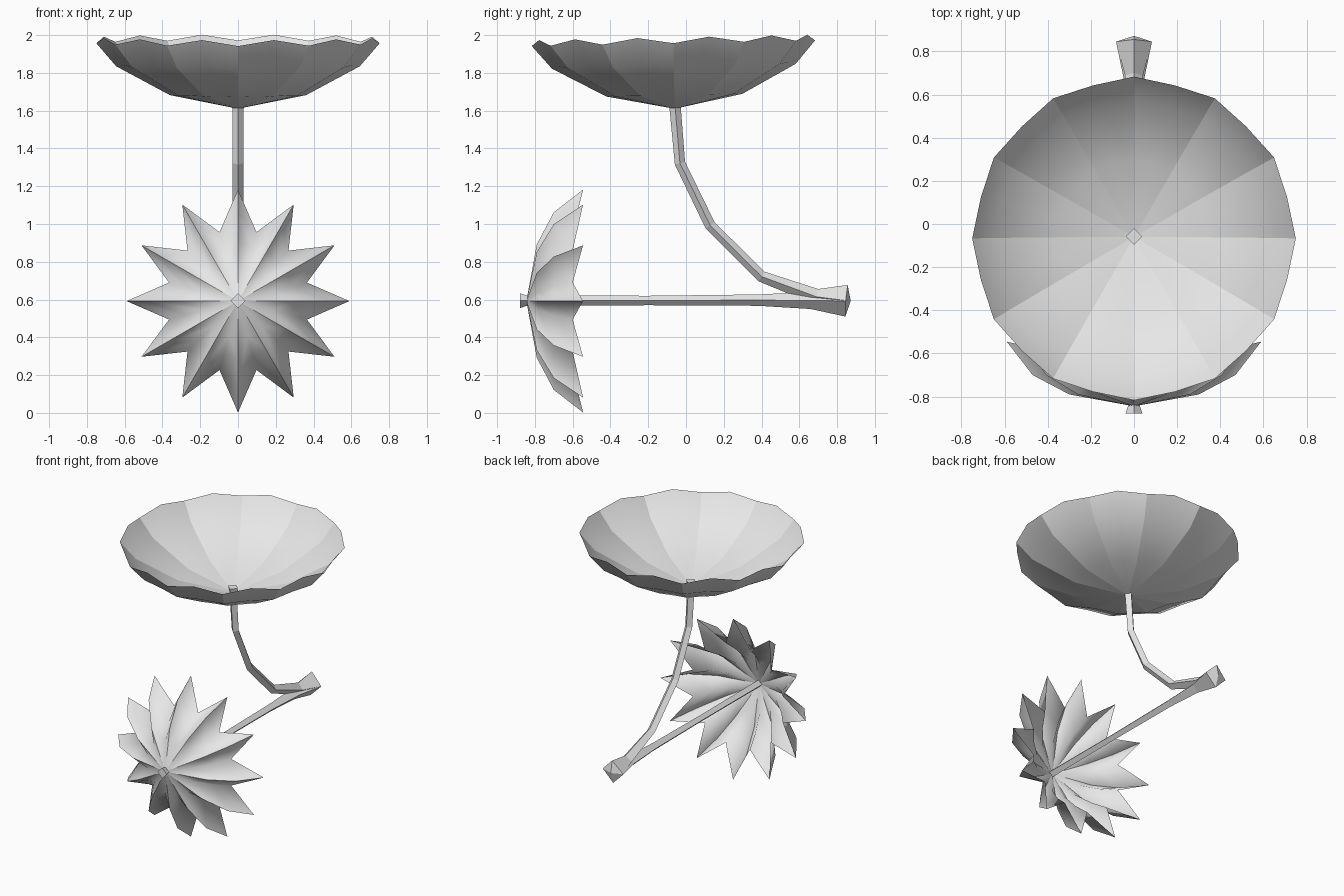
import bpy, bmesh, math
from mathutils import Vector, Matrix

if "Cube" in bpy.data.objects:
    bpy.data.objects.remove(bpy.data.objects["Cube"])

mat = bpy.data.materials.new("pale grey")
mat.diffuse_color = (0.8, 0.8, 0.8, 1)
mat.use_nodes = True
mat.node_tree.nodes["Principled BSDF"].inputs["Base Color"].default_value = mat.diffuse_color


def finish(name, bm, matrix=None):
    mesh = bpy.data.meshes.new(name)
    if matrix:
        bm.transform(matrix)
    bm.to_mesh(mesh)
    bm.free()
    mesh.materials.append(mat)
    obj = bpy.data.objects.new(name, mesh)
    bpy.context.collection.objects.link(obj)
    return obj


def star_cup(name, ridge, valley, matrix, n=12):
    """Cup with n sharp ridges and smooth valleys; profiles are (radius, height)."""
    bm = bmesh.new()
    hub = bm.verts.new((0, 0, 0))
    cols = []
    for i in range(2 * n):
        a = math.pi * i / n
        prof = valley if i % 2 else ridge
        cols.append([hub] + [bm.verts.new((r * math.cos(a), r * math.sin(a), h)) for r, h in prof])
    for i in range(2 * n):
        a, b = cols[i], cols[(i + 1) % (2 * n)]
        bm.faces.new((hub, a[1], b[1]))
        for k in range(1, len(a) - 1):
            bm.faces.new((a[k], a[k + 1], b[k + 1], b[k]))
    for f in bm.faces:
        f.smooth = True
    for col in cols[::2]:                       # crease along each ridge
        for u, v in zip(col, col[1:]):
            bm.edges.get((u, v)).smooth = False
    return finish(name, bm, matrix)


def stem(name, path):
    """Four-sided tapering stem; path rows are (y, z, radius)."""
    bm = bmesh.new()
    pts = [Vector((0, y, z)) for y, z, r in path]
    side = Vector((1, 0, 0))
    rings = []
    for i, (p, row) in enumerate(zip(pts, path)):
        d0 = (p - pts[i - 1]).normalized() if i else Vector()
        d1 = (pts[i + 1] - p).normalized() if i < len(pts) - 1 else Vector()
        up = side.cross((d0 + d1).normalized())
        rings.append([bm.verts.new(p + row[2] * v) for v in (side, up, -side, -up)])
    for a, b in zip(rings, rings[1:]):
        for k in range(4):
            j = (k + 1) % 4
            bm.faces.new((a[k], a[j], b[j], b[k]))
    bm.faces.new(rings[-1])
    tip = bm.verts.new((0, 0.872, 0.593))       # shallow point closing the base
    for k in range(4):
        bm.faces.new((rings[0][(k + 1) % 4], rings[0][k], tip))
    bmesh.ops.recalc_face_normals(bm, faces=bm.faces)
    return finish(name, bm)


# wide leaf bowl, tipped very slightly forward
c = math.cos(math.pi / 12)
star_cup("leaf_bowl",
         [(0.36, 0.072), (0.645, 0.225), (0.75, 0.347)],
         [(0.36 * c, 0.074), (0.63, 0.235), (0.735, 0.378)],
         Matrix.Translation((0, -0.06, 1.61)) @ Matrix.Rotation(0.02, 4, 'X'))

# star flower facing the front
star_cup("flower",
         [(0.30, 0.055), (0.47, 0.145), (0.59, 0.30)],
         [(0.19, 0.065), (0.295, 0.15), (0.378, 0.245)],
         Matrix.Translation((0, -0.845, 0.592)) @ Matrix.Rotation(-math.pi / 2, 4, 'X'))

# stems, both starting at the thick base at the back
stem("flower_stem", [(0.845, 0.593, 0.083), (0.66, 0.595, 0.045), (0.38, 0.597, 0.03),
                     (-0.2, 0.595, 0.025), (-0.845, 0.594, 0.028), (-0.878, 0.594, 0.039)])
stem("leaf_stem", [(0.845, 0.595, 0.083), (0.69, 0.615, 0.042), (0.40, 0.722, 0.03),
                   (0.128, 0.992, 0.029), (-0.032, 1.322, 0.028), (-0.057, 1.61, 0.03),
                   (-0.058, 1.645, 0.039)])
